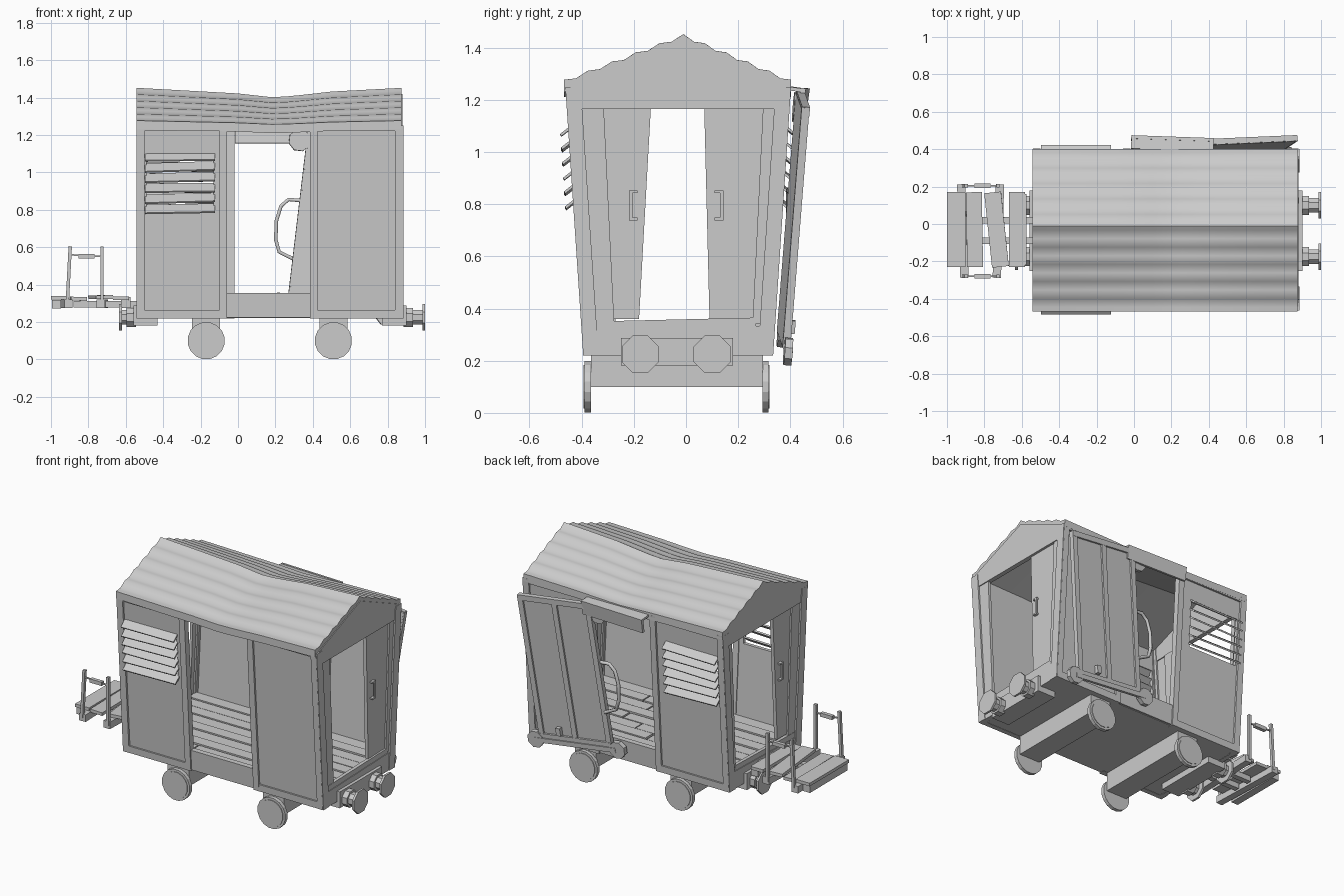
import bpy, math, random
from mathutils import Vector, Matrix, Euler

if "Cube" in bpy.data.objects:
    bpy.data.objects.remove(bpy.data.objects["Cube"])
random.seed(4)
YC = -0.03
X0, X1 = -0.54, 0.88


def hw(z):
    """Half width of the tapered body at height z."""
    return 0.36 + (z - 0.22) / 1.05 * 0.07


def mesh(name, verts, faces):
    me = bpy.data.meshes.new(name)
    me.from_pydata([tuple(v) for v in verts], [], faces)
    me.validate()
    ob = bpy.data.objects.new(name, me)
    bpy.context.collection.objects.link(ob)
    import bmesh
    bm = bmesh.new()
    bm.from_mesh(me)
    bmesh.ops.recalc_face_normals(bm, faces=bm.faces)
    bm.to_mesh(me)
    bm.free()
    return ob


def loft(name, rings):
    n, m = len(rings[0]), len(rings)
    faces = [(k * n + i, k * n + (i + 1) % n, (k + 1) * n + (i + 1) % n, (k + 1) * n + i)
             for k in range(m - 1) for i in range(n)]
    faces += [tuple(range(n)), tuple(range((m - 1) * n, m * n))]
    return mesh(name, [v for r in rings for v in r], faces)


def prism(name, yz, xa, xb):
    return loft(name, [[(x, y, z) for y, z in yz] for x in (xa, xb)])


def box(name, c, s, rot=(0, 0, 0), mat=None):
    m = mat if mat else Matrix.Translation(c) @ Euler([math.radians(a) for a in rot]).to_matrix().to_4x4()
    off = Vector(c) if mat else Vector((0, 0, 0))
    q = [(-1, -1), (1, -1), (1, 1), (-1, 1)]
    return loft(name, [[m @ (off + Vector((a * s[0] / 2, b * s[1] / 2, k * s[2] / 2))) for a, b in q]
                       for k in (-1, 1)])


def cyl(name, c, r, d, axis, n, mat=Matrix()):
    rings = []
    for k in (-0.5, 0.5):
        ring = []
        for i in range(n):
            a = 2 * math.pi * (i + 0.5) / n
            u, v = r * math.cos(a), r * math.sin(a)
            p = (k * d, u, v) if axis == 'X' else (u, k * d, v)
            ring.append(mat @ (Vector(c) + Vector(p)))
        rings.append(ring)
    return loft(name, rings)


def side(name, s, xa, xb, za, zb, din, dout):
    """Slab lying on a sloping side wall, s = -1 front or +1 back."""
    yz = [(YC + s * (hw(z) + d), z) for z, d in ((za, din), (za, dout), (zb, dout), (zb, din))]
    return prism(name, yz, xa, xb)


# Side walls, posts, rails and louvred windows
for s, n in ((-1, 'front'), (1, 'back')):
    door_l = -0.06 if s < 0 else -0.02
    side(n + '_wall_lower', s, X0, door_l, 0.22, 0.79, -0.03, -0.008)
    side(n + '_wall_upper', s, X0, door_l, 1.10, 1.25, -0.03, -0.008)
    side(n + '_wall_window_left', s, X0, -0.49, 0.79, 1.10, -0.03, -0.008)
    side(n + '_wall_window_right', s, -0.13, door_l, 0.79, 1.10, -0.03, -0.008)
    side(n + '_wall_right', s, 0.39, X1, 0.22, 1.25, -0.03, -0.008)
    for a, b in ((X0, -0.50), (door_l - 0.04, door_l), (0.385, 0.425), (0.84, X1)):
        side(n + '_post', s, a, b, 0.22, 1.25, -0.035, 0.004)
    for a, b in ((-0.50, door_l - 0.04), (0.425, 0.84)):
        side(n + '_bottom_rail', s, a, b, 0.22, 0.265, -0.03, 0.003)
        side(n + '_top_rail', s, a, b, 1.22, 1.25, -0.03, 0.003)
    side(n + '_door_sill', s, door_l, 0.385, 0.225, 0.355, -0.04, -0.005)
    side(n + '_door_header', s, door_l, 0.385, 1.225, 1.25, -0.03, 0.002)
    for i in range(6):
        z = 0.805 + i * 0.056
        box(n + '_louvre_slat', (-0.31, YC + s * (hw(z) + 0.005), z),
            (0.375, 0.07, 0.01), (-s * 38, random.uniform(-2, 2), 0))

# End walls with sloping corner posts, gables and half-open doors
for e, xa, xb in ((1, 0.85, X1), (-1, X0, -0.51)):
    n = 'right_end' if e > 0 else 'left_end'
    mid = (xa + xb) / 2
    for s in (-1, 1):
        def q(z, d):
            return (YC + s * (hw(z) - d), z)
        inner = [(YC + 0.02 + s * 0.265, 0.34), (YC + 0.02 + s * 0.305, 1.165)]
        prism(n + '_corner_post', [q(0.22, -0.003), q(1.25, -0.003), q(1.25, 0.055), q(0.22, 0.055)],
              xa - 0.004, xb + 0.004)
        prism(n + '_panel', [q(0.34, 0.04), q(1.165, 0.04), inner[1], inner[0]], xa + 0.006, xb - 0.006)
    prism(n + '_gable', [(YC - hw(1.165), 1.165), (YC + hw(1.165), 1.165), (0.395, 1.245),
                         (-0.01, 1.42), (-0.455, 1.245)], xa, xb)
    prism(n + '_sill', [(YC - 0.36, 0.22), (YC + 0.36, 0.22), (YC + 0.366, 0.335), (YC - 0.366, 0.315)], xa, xb)
    prism(n + '_threshold', [(-0.37, 0.315), (0.27, 0.33), (0.26, 0.365), (-0.37, 0.35)], xa + 0.004, xb - 0.004)
    xd = mid - e * 0.012
    if e > 0:
        prism(n + '_door', [(0.09, 0.36), (0.26, 0.36), (0.295, 1.165), (0.07, 1.165)], xd - 0.011, xd + 0.011)
    else:
        prism(n + '_door', [(-0.28, 0.36), (-0.18, 0.36), (-0.135, 1.165), (-0.315, 1.165)], xd - 0.011, xd + 0.011)
    yh = 0.125 if e > 0 else -0.20
    for f in (-1, 1):
        xo = xd + f * 0.024
        box('door_handle_grip', (xo, yh + 0.012 * e, 0.795), (0.01, 0.012, 0.115))
        for z in (0.743, 0.847):
            box('door_handle_stub', (xd + f * 0.018, yh, z), (0.022, 0.03, 0.01))

# Sagging roof with wavy upper surface
SAG = [(X0, 0), (0.0, -0.03), (0.18, -0.05), (0.28, -0.045), (0.5, -0.02), (X1, 0)]


def sag(x):
    for (a, p), (b, r) in zip(SAG, SAG[1:]):
        if x <= b + 1e-6:
            return p + (r - p) * (x - a) / (b - a)


NW = 40
rings = []
for x in (X0 - 0.003, -0.3, -0.1, 0, 0.1, 0.18, 0.26, 0.34, 0.5, 0.7, X1 - 0.005):
    top, bottom = [], []
    for i in range(NW + 1):
        t = -1 + 2 * i / NW
        y = -0.01 + t * (0.457 if t < 0 else 0.412)
        dz = sag(max(x, X0)) * (1 - 0.6 * abs(t))
        top.append((x, y, 1.446 - 0.175 * abs(t) + dz + 0.006 * math.cos(t * 5 * 2 * math.pi)))
        if i in (0, NW // 2, NW):
            bottom.append((x, y, 1.40 - 0.17 * abs(t) + dz))
    rings.append(top + bottom[::-1])
roof = loft('roof', rings)
bpy.context.view_layer.objects.active = roof
roof.select_set(True)
bpy.ops.object.shade_smooth_by_angle(angle=math.radians(30))
roof.select_set(False)

# Floor base and boards
prism('floor_base', [(YC - 0.345, 0.222), (YC + 0.345, 0.222), (YC + 0.345, 0.32), (YC - 0.345, 0.32)],
      X0 + 0.02, X1 - 0.02)
for i in range(8):
    y = YC - 0.294 + i * 0.084
    cut = random.uniform(-0.2, 0.5)
    for a, b in ((X0 + 0.03, cut - 0.004), (cut + 0.004, X1 - 0.03)):
        box('floor_board', ((a + b) / 2, y, 0.333 + random.uniform(-0.004, 0.004)), (b - a, 0.076, 0.02))

# Wheels and axle beams
for x in (-0.17, 0.51):
    box('axle_beam', (x, -0.035, 0.163), (0.15, 0.66, 0.126))
    for y in (-0.377, 0.305):
        s = -1 if y < 0 else 1
        cyl('wheel', (x, y, 0.1), 0.1, 0.024, 'Y', 16)
        cyl('wheel_face', (x, y + s * 0.003, 0.1), 0.085, 0.026, 'Y', 16)

# Buffers with mounting blocks
for e, xe, xo in ((1, X1, 1.0), (-1, X0, -0.635)):
    box('buffer_block', (xe - e * 0.045, YC - 0.005, 0.235), (0.13, 0.43, 0.105))
    for y in (-0.175, 0.10):
        cyl('buffer_shaft', ((xe + xo) / 2, y, 0.225), 0.042, abs(xo - xe) - 0.01, 'X', 8)
        cyl('buffer_collar', (xe + e * 0.03, y, 0.225), 0.055, 0.05, 'X', 8)
        cyl('buffer_plate', (xo - e * 0.007, y, 0.225), 0.077, 0.014, 'X', 8)

# Leaning sliding door on the back
M = (Matrix.Translation((0.57, 0.405, 0.74)) @ Euler((0, 0, math.radians(3))).to_matrix().to_4x4()
     @ Euler((math.radians(-4.2), 0, 0)).to_matrix().to_4x4()
     @ Euler((0, math.radians(7), 0)).to_matrix().to_4x4())
box('sliding_door_panel', (0, 0, 0), (0.49, 0.02, 0.92), mat=M)
for x in (-0.235, 0.0, 0.235):
    box('sliding_door_stile', (x, 0.006, 0), (0.035, 0.03, 0.93), mat=M)
for z in (-0.45, 0.45):
    box('sliding_door_rail', (0, 0.008, z), (0.5, 0.03, 0.035), mat=M)
box('sliding_door_foot', (0, 0.02, -0.475), (0.56, 0.02, 0.03), mat=M)
box('sliding_door_latch', (0.1, 0.028, -0.4), (0.03, 0.025, 0.05), mat=M)
for x in (-0.29, 0.28):
    cyl('sliding_door_roller', (x, 0.012, -0.475), 0.055, 0.03, 'Y', 8, M)
cyl('sliding_door_top_roller', (-0.29, 0, 0.40), 0.06, 0.025, 'Y', 8, M)

# Curved grab handle on the door edge
cu = bpy.data.curves.new('grab_handle', 'CURVE')
cu.dimensions = '3D'
cu.bevel_depth = 0.011
cu.bevel_resolution = 1
sp = cu.splines.new('POLY')
path = [(0.33, 0.85), (0.27, 0.855), (0.23, 0.82), (0.205, 0.74), (0.202, 0.64), (0.22, 0.575), (0.30, 0.535)]
sp.points.add(len(path) - 1)
for p, (x, z) in zip(sp.points, path):
    p.co = (x, 0.395, z, 1)
bpy.context.collection.objects.link(bpy.data.objects.new('grab_handle', cu))

# Runner cover above the back doorway
box('runner_cover', (0.205, 0.452, 1.20), (0.44, 0.018, 0.09), (-8, 0, -2))
box('runner_cover_top', (0.205, 0.425, 1.24), (0.44, 0.06, 0.014), (-8, 0, -2))

# Left platform: beams, planks, posts and rails
for y in (0.02, -0.09):
    box('platform_beam', (-0.70, y, 0.295), (0.36, 0.035, 0.035))
for x, w, t, r in ((-0.95, 0.10, 0, 0), (-0.853, 0.085, 2, 1), (-0.735, 0.09, -1, 6), (-0.625, 0.085, 1, 0)):
    box('platform_plank', (x, YC, 0.33 - 0.003 * t), (w, 0.40, 0.02), (0, t, r))
box('platform_end_beam', (-0.97, YC, 0.295), (0.05, 0.38, 0.045))
box('platform_inner_beam', (-0.60, YC, 0.305), (0.05, 0.38, 0.06))
for x in (-0.915, -0.725):
    box('platform_cross_beam', (x, -0.038, 0.298), (0.045, 0.50, 0.045), (0, 0, 2 if x < -0.8 else -2))
for y in (0.205, -0.28):
    for x, tilt in ((-0.905, 3), (-0.727, 0)):
        box('platform_post', (x, y, 0.45), (0.018, 0.02, 0.31), (0, tilt, 0))
    box('platform_chain', (-0.815, y, 0.555), (0.17, 0.008, 0.008), (0, 3, 0))
    box('platform_chain_grip', (-0.81, y, 0.552), (0.085, 0.024, 0.024))
